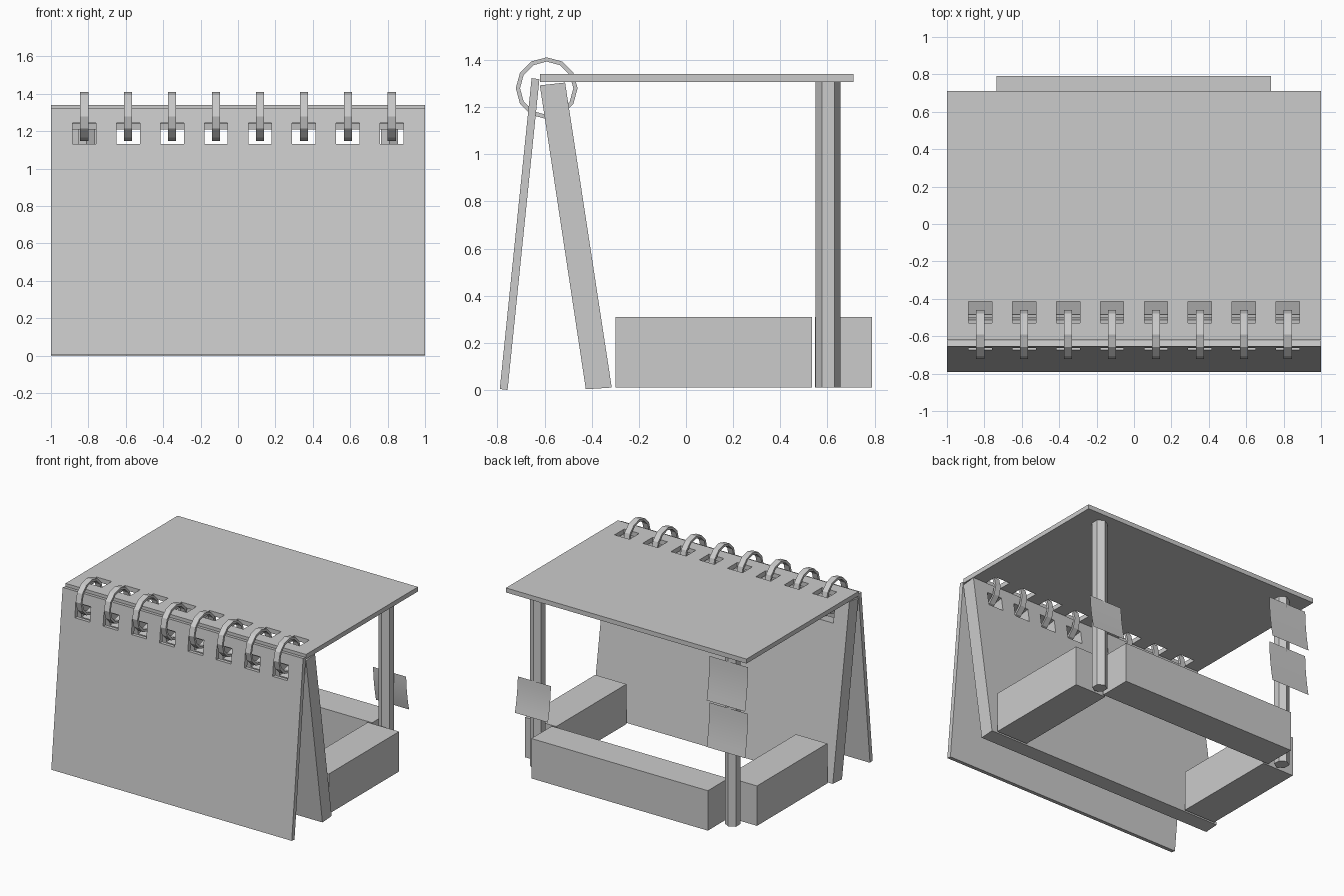
import bpy, bmesh
from math import cos, sin, pi

if "Cube" in bpy.data.objects:
    bpy.data.objects.remove(bpy.data.objects["Cube"])


def finish(bm, name):
    bmesh.ops.recalc_face_normals(bm, faces=bm.faces[:])
    me = bpy.data.meshes.new(name)
    bm.to_mesh(me)
    bm.free()
    ob = bpy.data.objects.new(name, me)
    bpy.context.collection.objects.link(ob)
    return ob


def add_prism(bm, profile, x0, x1):
    """Extrude a (y, z) profile from x0 to x1."""
    a = [bm.verts.new((x0, y, z)) for y, z in profile]
    b = [bm.verts.new((x1, y, z)) for y, z in profile]
    n = len(profile)
    bm.faces.new(a)
    bm.faces.new(b[::-1])
    for i in range(n):
        j = (i + 1) % n
        bm.faces.new((a[i], a[j], b[j], b[i]))


def prism(name, profile, x0, x1):
    bm = bmesh.new()
    add_prism(bm, profile, x0, x1)
    return finish(bm, name)


def rect(y0, y1, z0, z1):
    return [(y0, z0), (y1, z0), (y1, z1), (y0, z1)]


RING_X = [(i - 3.5) * 0.235 for i in range(8)]


def punched_board(name, profile, hole):
    """Full-width board with a row of eight ring holes."""
    board = prism(name, profile, -1, 1)
    bm = bmesh.new()
    for x in RING_X:
        add_prism(bm, hole, x - 0.0625, x + 0.0625)
    cutter = finish(bm, name + "_cutter")
    cutter.hide_render = True
    mod = board.modifiers.new("holes", 'BOOLEAN')
    mod.operation = 'DIFFERENCE'
    mod.solver = 'EXACT'
    mod.object = cutter
    bpy.context.view_layer.objects.active = board
    bpy.ops.object.modifier_apply(modifier=mod.name)
    bpy.data.objects.remove(cutter)
    return board


# Leaning boards and roof, all punched for the rings
punched_board("front_cover",
              [(-0.79, 0.004), (-0.757, 0.0), (-0.622, 1.318), (-0.655, 1.323)],
              [(-0.75, 1.14), (-0.55, 1.12), (-0.55, 1.233), (-0.75, 1.253)])
punched_board("rear_wall",
              [(-0.425, 0.003), (-0.315, 0.01), (-0.513, 1.304), (-0.62, 1.292)],
              [(-0.7, 1.09), (-0.4, 1.135), (-0.4, 1.24), (-0.7, 1.195)])
punched_board("roof", rect(-0.62, 0.71, 1.306, 1.34),
              rect(-0.53, -0.415, 1.25, 1.4))

# Binding rings
for i, cx in enumerate(RING_X):
    bm = bmesh.new()
    loops = []
    for k in range(12):
        c, s = cos(k * pi / 6), sin(k * pi / 6)
        loops.append([bm.verts.new((cx + dx, -0.591 + r * c, 1.28 + r * s))
                      for r, dx in ((0.131, -0.022), (0.131, 0.022),
                                    (0.113, 0.022), (0.113, -0.022))])
    for k in range(12):
        a, b = loops[k], loops[(k + 1) % 12]
        for m in range(4):
            n = (m + 1) % 4
            bm.faces.new((a[m], a[n], b[n], b[m]))
    finish(bm, f"binding_ring_{i + 1}")

# Benches
prism("back_bench", rect(0.547, 0.79, 0.01, 0.31), -0.735, 0.733)
prism("left_bench", rect(-0.30, 0.535, 0.01, 0.31), -0.965, -0.705)
prism("right_bench", rect(-0.30, 0.535, 0.01, 0.31), 0.705, 0.965)

# Hexagonal posts, points facing front and back
for side, x in (("left", -0.81), ("right", 0.81)):
    bm = bmesh.new()
    base = [bm.verts.new((x + 0.053 * sin(k * pi / 3), 0.603 + 0.053 * cos(k * pi / 3), 0.01))
            for k in range(6)]
    face = bm.faces.new(base)
    top = bmesh.ops.extrude_face_region(bm, geom=[face], use_keep_orig=True)
    for v in top["geom"]:
        if isinstance(v, bmesh.types.BMVert):
            v.co.z = 1.308
    finish(bm, side + "_post")


# Curled paper notes on the posts
def note(name, x0, x1, z_top, z_bottom):
    bm = bmesh.new()
    rows = []
    for k in range(7):
        t = k / 6
        y = 0.655 + 0.008 * t + 0.027 * t * t
        z = z_top + (z_bottom - z_top) * t
        rows.append([bm.verts.new((x, y, z)) for x in (x0, x1)])
    for a, b in zip(rows, rows[1:]):
        f = bm.faces.new((a[0], b[0], b[1], a[1]))
        f.smooth = True
    finish(bm, name)


note("upper_note", -0.975, -0.655, 1.25, 0.93)
note("lower_note", -0.975, -0.655, 0.90, 0.58)
note("right_note", 0.665, 0.94, 0.67, 0.41)
